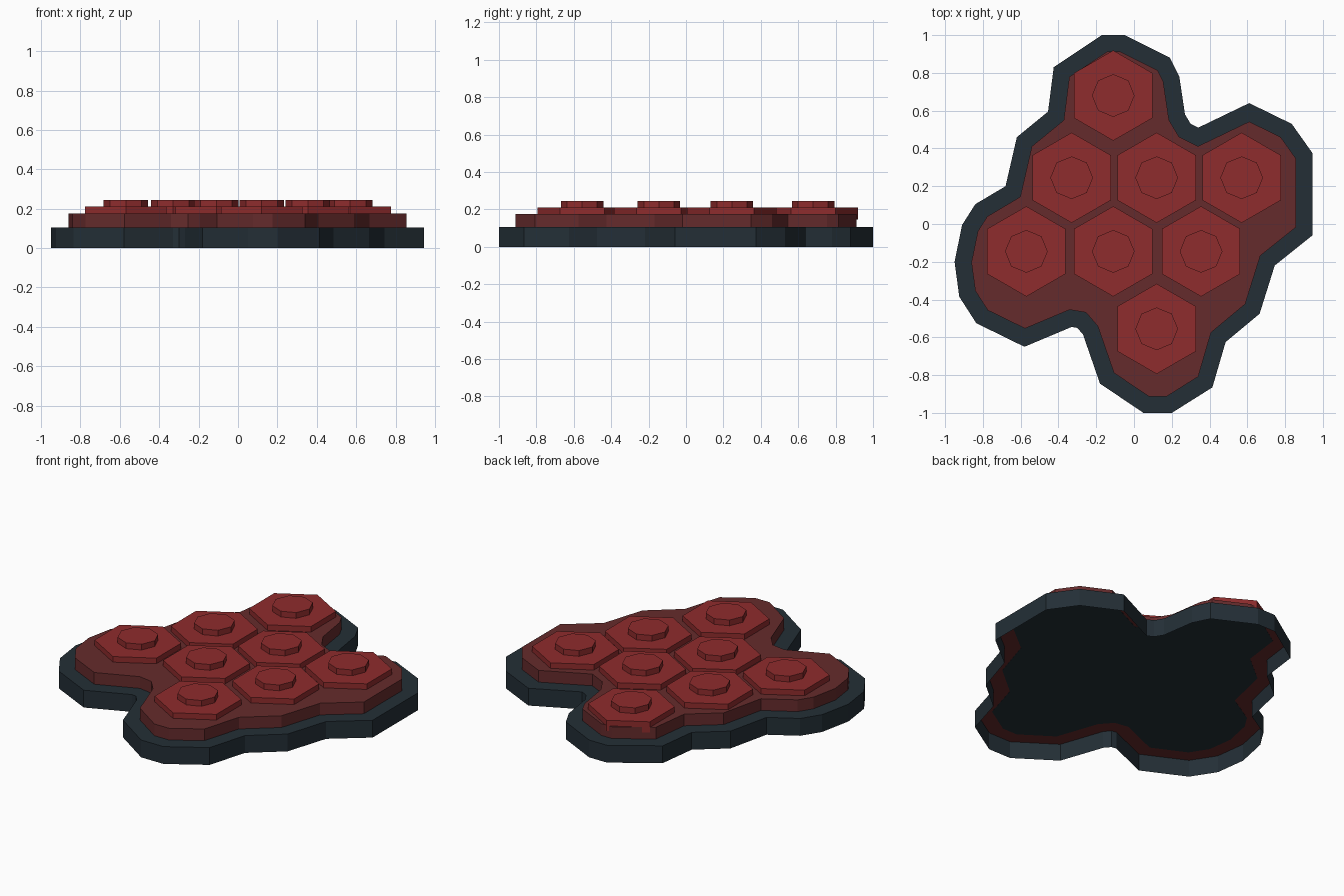
import bpy, bmesh, math
from mathutils import Vector

if "Cube" in bpy.data.objects:
    bpy.data.objects.remove(bpy.data.objects["Cube"])


def material(name, rgb):
    m = bpy.data.materials.new(name)
    m.diffuse_color = (*rgb, 1)
    m.use_nodes = True
    m.node_tree.nodes["Principled BSDF"].inputs["Base Color"].default_value = m.diffuse_color
    return m


SLATE = material("dark_slate", (0.017, 0.028, 0.037))
MAROON = material("maroon", (0.130, 0.024, 0.025))
RED = material("red", (0.275, 0.025, 0.026))

# Outer outline of the base, clockwise from the rear
OUTLINE = [Vector(p) for p in (
    (-.17, 1.0), (-.05, 1.0), (.19, .88), (.24, .78), (.27, .58), (.30, .53),
    (.34, .51), (.61, .64), (.835, .53), (.945, .375), (.945, -.06),
    (.745, -.22), (.665, -.475), (.485, -.625), (.415, -.865), (.2, -1.0),
    (.05, -1.0), (-.18, -.845), (-.27, -.585), (-.30, -.55), (-.33, -.545),
    (-.58, -.65), (-.835, -.525), (-.925, -.385), (-.95, -.2), (-.91, -.005),
    (-.84, .105), (-.68, .2), (-.62, .46), (-.455, .595), (-.425, .83))]


def inset(points, dist):
    """Move a clockwise outline inwards with mitred corners."""
    out = []
    for i, p in enumerate(points):
        a = (p - points[i - 1]).normalized()
        b = (points[(i + 1) % len(points)] - p).normalized()
        na, nb = Vector((a.y, -a.x)), Vector((b.y, -b.x))
        out.append(p + (na + nb) * dist / (1 + na.dot(nb)))
    return out


def loft(name, rings, mat, cap_start=False, cap_end=False):
    """Join (outline, height) rings with side faces, optionally capped."""
    bm = bmesh.new()
    loops = [[bm.verts.new((p.x, p.y, z)) for p in pts] for pts, z in rings]
    n = len(loops[0])
    for low, high in zip(loops, loops[1:]):
        for i in range(n):
            j = (i + 1) % n
            # clockwise outlines: this winding faces outwards and upwards
            bm.faces.new((low[j], low[i], high[i], high[j]))
    if cap_start:
        bm.faces.new(loops[0])
    if cap_end:
        bm.faces.new(list(reversed(loops[-1])))
    me = bpy.data.meshes.new(name)
    bm.to_mesh(me)
    bm.free()
    me.materials.append(mat)
    ob = bpy.data.objects.new(name, me)
    bpy.context.collection.objects.link(ob)
    return ob


def polygon(cx, cy, radius, sides):
    """Clockwise regular polygon with a corner pointing to the rear."""
    steps = [math.tau * k / sides for k in range(sides)]
    return [Vector((cx + radius * math.sin(t), cy + radius * math.cos(t)))
            for t in steps]


INNER = inset(OUTLINE, 0.088)
RIM_Z, BODY_Z, TILE_Z, STUD_Z = 0.105, 0.176, 0.21, 0.245

# Open-bottomed skirt with a flat ledge, and the recessed floor under it
loft("base_skirt", [(OUTLINE, 0), (OUTLINE, RIM_Z), (INNER, RIM_Z)], SLATE)
loft("base_underside", [(INNER, RIM_Z - 0.004), (INNER, RIM_Z)], SLATE,
     cap_start=True)

# Red lining under the ledge
loft("ledge_lining", [(inset(OUTLINE, 0.002), RIM_Z - 0.003),
                      (INNER, RIM_Z - 0.003)], MAROON)

# Raised body
loft("body", [(INNER, RIM_Z), (INNER, BODY_Z)], MAROON, cap_end=True)

# Hexagonal tiles, each with an octagonal stud
ROWS = [(.68, (-.11,)), (.245, (-.33, .12, .57)),
        (-.145, (-.57, -.11, .355)), (-.555, (.12,))]
for y, xs in ROWS:
    for x in xs:
        loft("hex_tile", [(polygon(x, y, .239, 6), .145),
                          (polygon(x, y, .239, 6), TILE_Z)], RED, True, True)
        loft("tile_stud", [(polygon(x, y, .113, 8), TILE_Z),
                           (polygon(x, y, .113, 8), STUD_Z)], RED, False, True)
